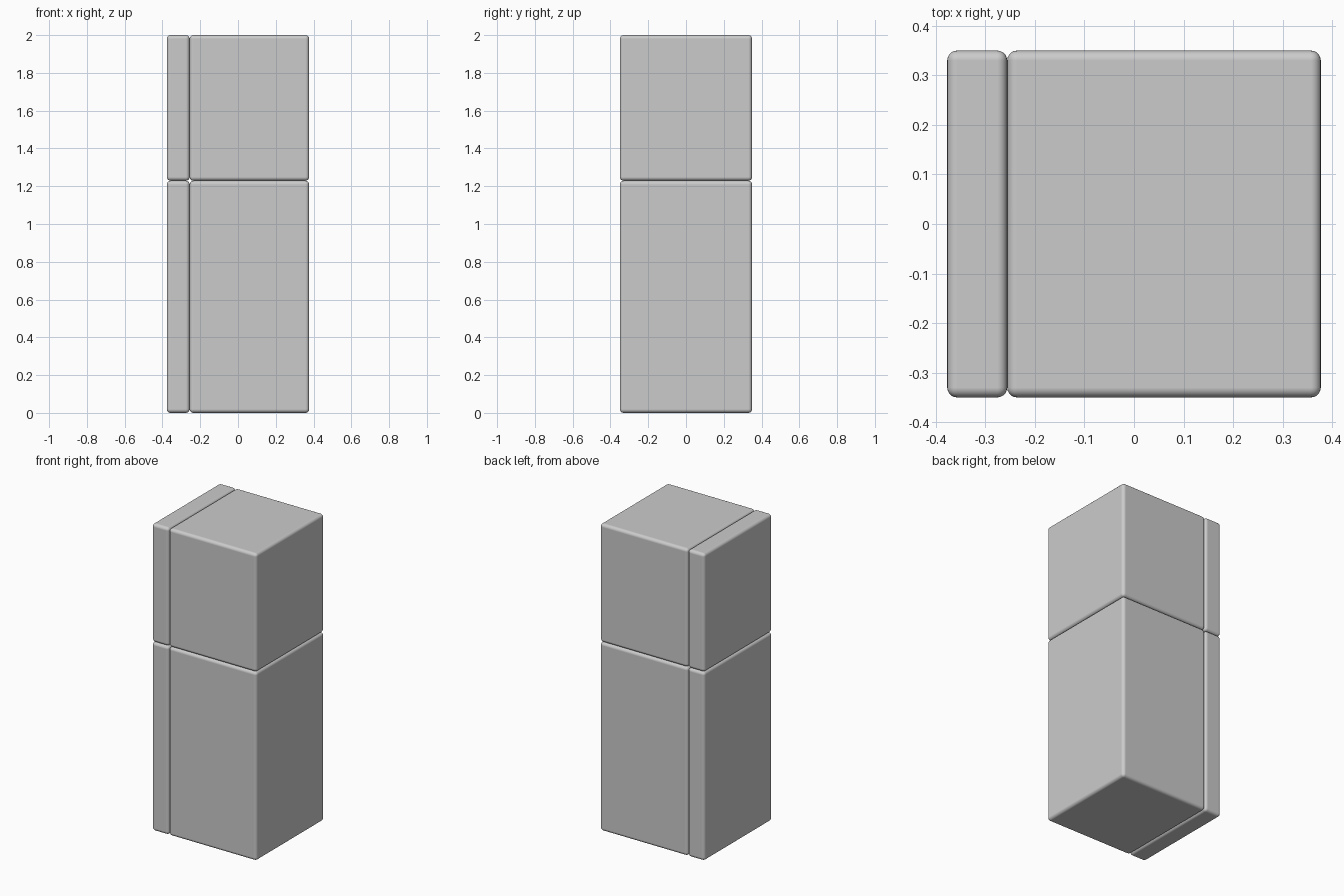
import bpy

if "Cube" in bpy.data.objects:
    bpy.data.objects.remove(bpy.data.objects["Cube"])

X0, XS, X1 = -0.377, -0.256, 0.377   # door front, door/body seam, back
HALF_Y = 0.35
Z_SPLIT = 1.229


def rounded_box(name, x0, x1, z0, z1):
    bpy.ops.mesh.primitive_cube_add(size=1, location=((x0 + x1) / 2, 0, (z0 + z1) / 2))
    ob = bpy.context.object
    ob.name = name
    ob.scale = (x1 - x0, 2 * HALF_Y, z1 - z0)
    bpy.ops.object.transform_apply(location=False, rotation=False, scale=True)
    bevel = ob.modifiers.new("rounded_edges", 'BEVEL')
    bevel.width = 0.02
    bevel.segments = 5
    bevel.harden_normals = True
    bpy.ops.object.shade_smooth_by_angle()
    return ob


# Cabinet bodies and their doors, lower and upper
for level, z0, z1 in (("lower", 0, Z_SPLIT), ("upper", Z_SPLIT, 2)):
    rounded_box(level + "_cabinet", XS, X1, z0, z1)
    rounded_box(level + "_door", X0, XS, z0, z1)
